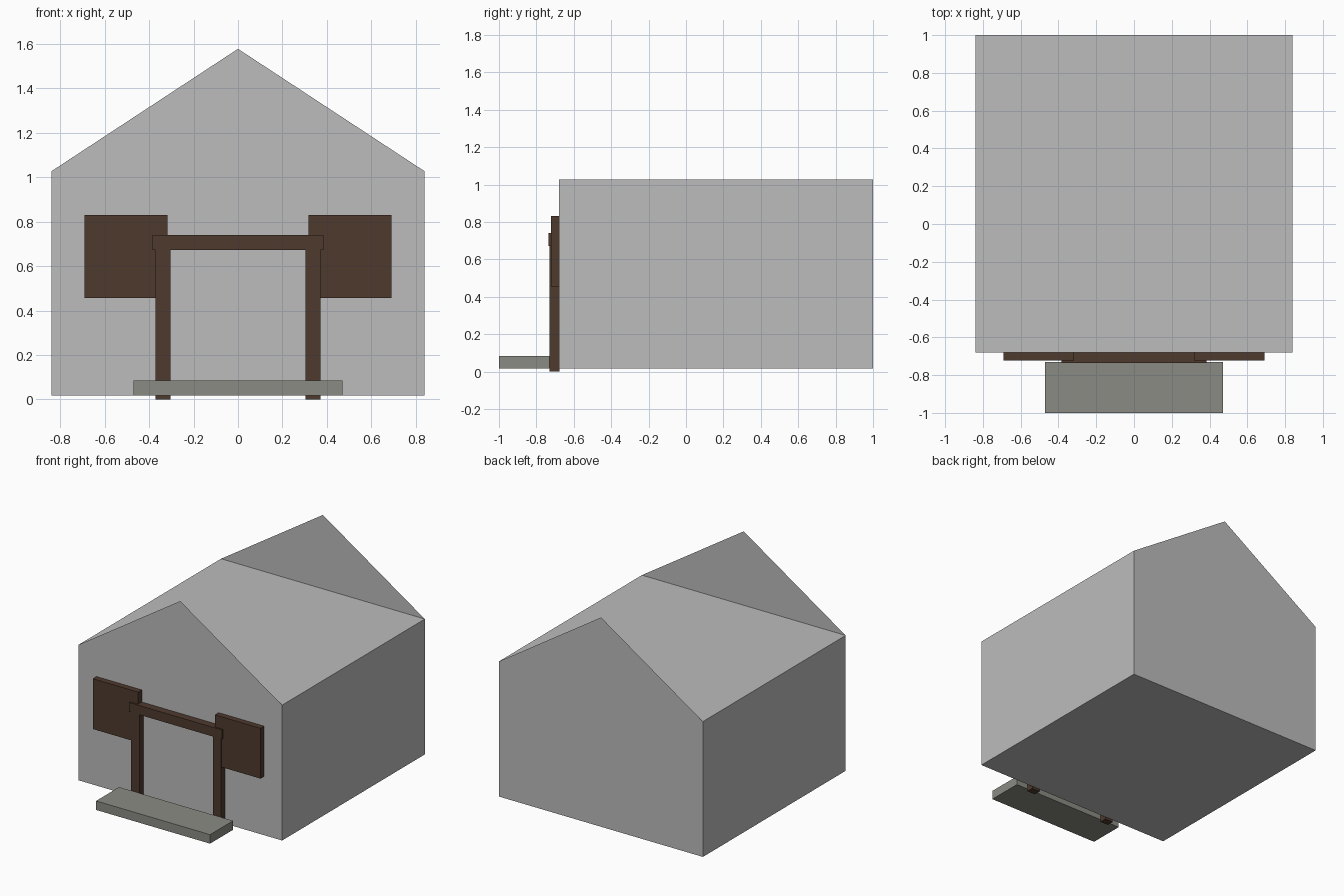
import bpy, bmesh

if "Cube" in bpy.data.objects:
    bpy.data.objects.remove(bpy.data.objects["Cube"])


def material(name, rgb):
    m = bpy.data.materials.new(name)
    m.diffuse_color = (*rgb, 1)
    m.use_nodes = True
    m.node_tree.nodes["Principled BSDF"].inputs["Base Color"].default_value = m.diffuse_color
    return m


GREY = material("wall_grey", (0.503, 0.503, 0.503))
BROWN = material("dark_wood", (0.076, 0.042, 0.027))
STONE = material("step_stone", (0.258, 0.258, 0.231))


def finish(bm, name, mat):
    me = bpy.data.meshes.new(name)
    bm.to_mesh(me)
    bm.free()
    me.materials.append(mat)
    ob = bpy.data.objects.new(name, me)
    bpy.context.collection.objects.link(ob)
    return ob


def box(name, x, y, z, mat):
    bm = bmesh.new()
    bmesh.ops.create_cube(bm, size=1)
    for v in bm.verts:
        v.co = [r[0] if c < 0 else r[1] for c, r in zip(v.co, (x, y, z))]
    return finish(bm, name, mat)


# House shell: flat top between two paper-thin gable ends
W, Y0, Y1, Z0, EAVE, PEAK = 0.84, -0.68, 1.0, 0.018, 1.027, 1.578
profile = [(-W, Z0), (W, Z0), (W, EAVE), (0, PEAK), (-W, EAVE)]
bm = bmesh.new()
front = [bm.verts.new((x, Y0, z)) for x, z in profile]
back = [bm.verts.new((x, Y1, z)) for x, z in profile]
bm.faces.new(front)
bm.faces.new(back[::-1])
for a, b in ((0, 1), (1, 2), (2, 4), (4, 0)):   # floor, right, top, left
    bm.faces.new((front[b], front[a], back[a], back[b]))
finish(bm, "house_walls", GREY)

# Door posts and window shutters on both sides
for s, side in ((-1, "left"), (1, "right")):
    box(f"{side}_door_post", sorted((s * 0.303, s * 0.371)),
        (-0.73, -0.677), (0, 0.70), BROWN)
    box(f"{side}_window_panel", sorted((s * 0.317, s * 0.691)),
        (-0.723, -0.68), (0.456, 0.831), BROWN)

# Lintel over the door
box("door_lintel", (-0.384, 0.384), (-0.736, -0.68), (0.672, 0.741), BROWN)

# Front step, standing just clear of the wall
box("front_step", (-0.47, 0.47), (-1.0, -0.73), (Z0, 0.085), STONE)
